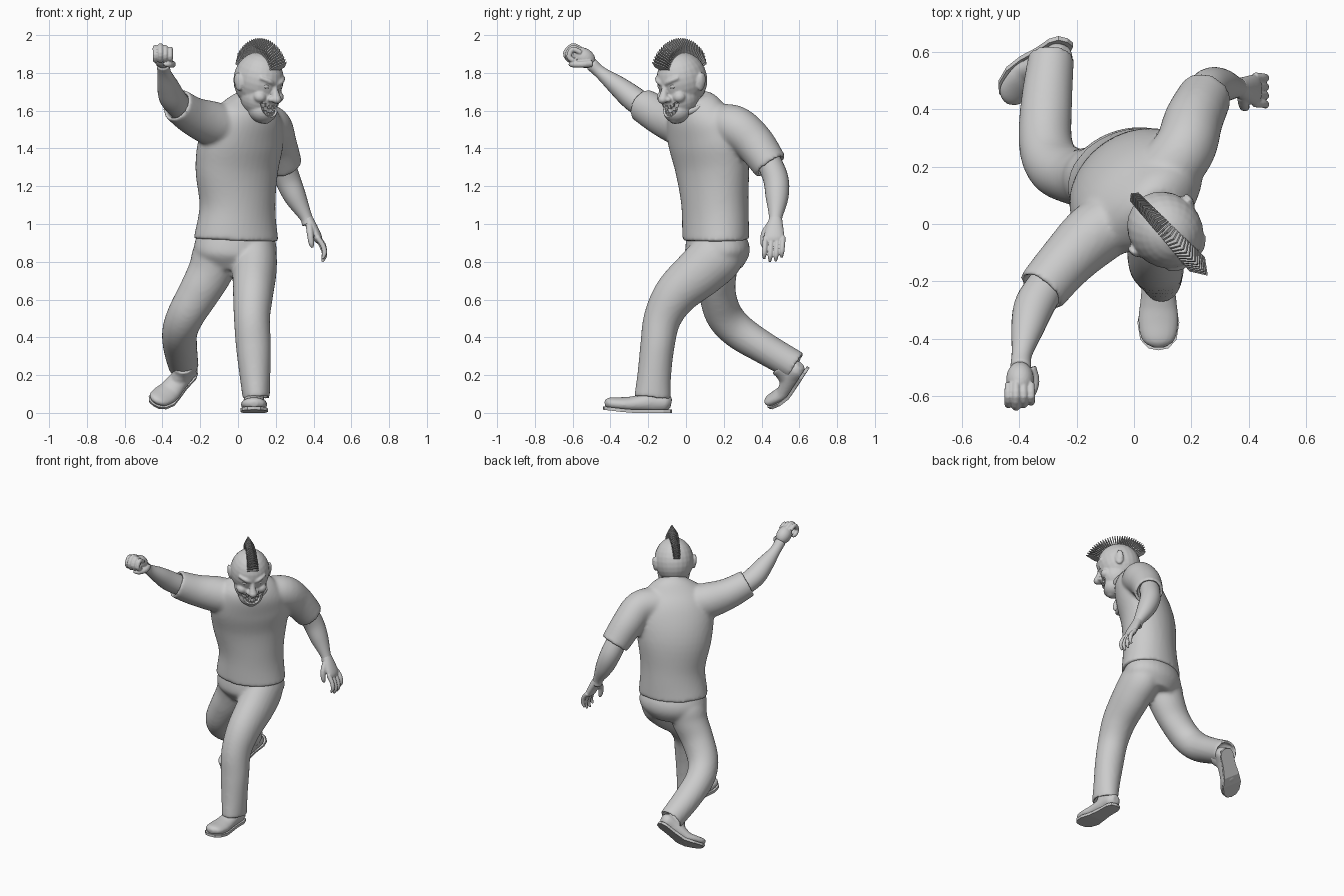
import bpy, bmesh, math
from mathutils import Vector, Matrix

if "Cube" in bpy.data.objects:
    bpy.data.objects.remove(bpy.data.objects["Cube"])


def new_object(name, bm, matrix=None, smooth=True):
    bmesh.ops.recalc_face_normals(bm, faces=bm.faces)
    mesh = bpy.data.meshes.new(name)
    bm.to_mesh(mesh)
    bm.free()
    if matrix is not None:
        mesh.transform(matrix)
    for p in mesh.polygons:
        p.use_smooth = smooth
    ob = bpy.data.objects.new(name, mesh)
    bpy.context.collection.objects.link(ob)
    return ob


def tube(bm, pts, side=(1, 0, 0), seg=24, steps=5, lip=0.0, side_end=None):
    """Smooth loft through (x, y, z, radius along side, other radius) stations."""
    P = [Vector(p) for p in pts]
    P = [P[0] * 2 - P[1]] + P + [P[-1] * 2 - P[-2]]
    S = []
    for i in range(1, len(P) - 2):
        a, b, c, d = P[i - 1:i + 3]
        for k in range(steps):
            t = k / steps
            S.append(0.5 * (2 * b + (c - a) * t + (2 * a - 5 * b + 4 * c - d) * t * t
                            + (3 * b - a - 3 * c + d) * t ** 3))
    S.append(P[-2])
    C = [Vector(s[:3]) for s in S]
    rings = []

    def ring(c, u, v, ra, rb):
        rings.append([bm.verts.new(c + u * ra * math.cos(w) + v * rb * math.sin(w))
                      for w in (2 * math.pi * j / seg for j in range(seg))])

    for i, s in enumerate(S):
        t = (C[min(i + 1, len(C) - 1)] - C[max(i - 1, 0)]).normalized()
        u = Vector(side)
        if side_end:  # twist towards the end
            u = u.lerp(Vector(side_end), (i / (len(S) - 1)) ** 4)
        u = (u - t * u.dot(t)).normalized()
        v = t.cross(u)
        ring(C[i], u, v, s[3], s[4])
    if lip:  # hollow the open end of a sleeve or hem
        k = 0.8
        ring(C[-1], u, v, s[3] * k, s[4] * k)
        ring(C[-1] - t * lip, u, v, s[3] * k, s[4] * k)
    for A, B in zip(rings, rings[1:]):
        for j in range(seg):
            bm.faces.new((A[j], A[(j + 1) % seg], B[(j + 1) % seg], B[j]))
    bm.faces.new(rings[0][::-1])
    bm.faces.new(rings[-1])


def ball(bm, loc, scale, rot=0.0):
    m = Matrix.Translation(loc) @ Matrix.Rotation(rot, 4, 'X') @ Matrix.Diagonal((*scale, 1))
    bmesh.ops.create_uvsphere(bm, u_segments=24, v_segments=14, radius=1, matrix=m)


def box(bm, loc, scale, rot=0.0):
    m = Matrix.Translation(loc) @ Matrix.Rotation(rot, 4, 'Z') @ Matrix.Diagonal((*scale, 1))
    bmesh.ops.create_cube(bm, size=1, matrix=m)


def fuse(ob, voxel, smooth=4, cutter=None):
    """Melt overlapping volumes into one skin, then bake the modifiers."""
    r = ob.modifiers.new("fuse", 'REMESH')
    r.mode, r.voxel_size, r.use_smooth_shade = 'VOXEL', voxel, True
    s = ob.modifiers.new("soften", 'SMOOTH')
    s.factor, s.iterations = 0.5, smooth
    if cutter:
        b = ob.modifiers.new("cut", 'BOOLEAN')
        b.operation, b.object = 'DIFFERENCE', cutter
    dg = bpy.context.evaluated_depsgraph_get()
    mesh = bpy.data.meshes.new_from_object(ob.evaluated_get(dg))
    ob.modifiers.clear()
    ob.data = mesh
    if cutter:
        bpy.data.objects.remove(cutter)


# shirt: twisted torso leaning forward, with two sleeves
bm = bmesh.new()
tube(bm, [(.085, .045, 1.675, .08, .075), (.07, .06, 1.63, .155, .11), (.05, .075, 1.555, .22, .14),
          (.02, .105, 1.45, .255, .163), (-.005, .138, 1.3, .242, .17), (-.003, .153, 1.1, .21, .167),
          (-.01, .158, .915, .229, .172)], side=(.77, .64, 0), side_end=(.96, .28, 0), seg=40, lip=.05)
tube(bm, [(-.02, .03, 1.51, .1, .1), (-.13, -.03, 1.53, .118, .112), (-.235, -.13, 1.57, .103, .098),
          (-.325, -.235, 1.632, .09, .09)], side=(0, 0, 1), lip=.06)
tube(bm, [(.09, .15, 1.535, .11, .1), (.175, .26, 1.515, .108, .112), (.207, .36, 1.43, .103, .107),
          (.25, .45, 1.305, .093, .094)], side=(1, 0, 0), lip=.06)
fuse(new_object("shirt", bm), .011, 9)

# trousers: pelvis, planted front leg, trailing rear leg
bm = bmesh.new()
tube(bm, [(0, .155, 1.0, .19, .12), (-.01, .16, .92, .215, .155), (-.015, .168, .84, .22, .165),
          (-.015, .17, .76, .15, .12)], side=(.96, .28, 0), seg=32)
tube(bm, [(.07, .2, .9, .09, .09), (.083, .175, .845, .118, .14), (.087, .085, .755, .118, .137),
          (.08, -.05, .632, .107, .118),
          (.074, -.125, .5, .096, .1), (.082, -.152, .35, .093, .091), (.09, -.168, .2, .082, .09),
          (.097, -.178, .075, .072, .098)], lip=.04)
tube(bm, [(-.09, .15, .9, .1, .1), (-.115, .155, .84, .125, .12), (-.145, .16, .75, .12, .11),
          (-.205, .165, .64, .11, .098),
          (-.275, .2, .52, .1, .098), (-.308, .28, .43, .094, .094), (-.305, .42, .34, .09, .085),
          (-.288, .585, .245, .08, .08)], lip=.04)
fuse(new_object("trousers", bm), .011, 8)

# bare forearms
bm = bmesh.new()
tube(bm, [(-.29, -.19, 1.6, .065, .065), (-.345, -.28, 1.665, .07, .066), (-.37, -.36, 1.73, .058, .054),
          (-.39, -.45, 1.8, .036, .034), (-.395, -.5, 1.845, .036, .034)], side=(1, 0, 0))
new_object("raised_forearm", bm)
bm = bmesh.new()
tube(bm, [(.23, .43, 1.35, .065, .065), (.262, .475, 1.24, .067, .067), (.305, .482, 1.14, .058, .06),
          (.358, .475, 1.04, .034, .036), (.373, .472, 1.0, .034, .036)], side=(1, 0, 0))
new_object("lowered_forearm", bm)

# raised fist with curled fingers
bm = bmesh.new()
ball(bm, (-.397, -.54, 1.88), (.048, .065, .05), -.6)
for i in range(4):
    x, d = -.437 + .026 * i, .009 * abs(i - 1)
    tube(bm, [(x, -.555, 1.925 - d, .013, .013), (x, -.6, 1.943 - d, .015, .015),
              (x, -.637 + d, 1.905 - d, .0145, .0145), (x, -.618 + d, 1.868, .014, .014),
              (x, -.58, 1.865, .01, .01)], seg=12, steps=3)
tube(bm, [(-.36, -.5, 1.85, .02, .02), (-.347, -.55, 1.845, .018, .018), (-.365, -.6, 1.845, .016, .016),
          (-.395, -.615, 1.845, .008, .008)], side=(0, 0, 1), seg=12, steps=3)
fuse(new_object("raised_fist", bm), .004, 2)

# relaxed open hand
bm = bmesh.new()
tube(bm, [(.365, .475, 1.03, .034, .03), (.395, .47, .98, .046, .027), (.42, .467, .93, .054, .025),
          (.43, .467, .905, .045, .018)], side=(0, 1, 0))
for i in range(4):
    y, dz = .421 + .031 * i, (.0, -.015, -.012, .008)[i]
    tube(bm, [(.42, y, .93, .0145, .0145), (.45, y - .003, .885 + dz, .014, .014),
              (.458, y - .006, .845 + dz, .013, .013), (.446, y - .008, .815 + dz, .007, .007)],
         side=(0, 1, 0), seg=12, steps=3)
tube(bm, [(.378, .445, .995, .02, .02), (.382, .415, .95, .018, .018), (.388, .408, .9, .015, .015),
          (.394, .412, .875, .007, .007)], side=(0, 1, 0), seg=12, steps=3)
fuse(new_object("open_hand", bm), .004, 2)


# shoes: heel at the local origin, toe along -y, toe bent upwards
def shoe(name, m, bend):
    def curl(bm):
        for v in bm.verts:
            v.co.z += max(0, -.22 - v.co.y) * bend

    bm = bmesh.new()
    tube(bm, [(0, .0, .05, .025, .025), (0, -.03, .055, .05, .05), (0, -.1, .058, .055, .056),
              (0, -.18, .048, .062, .045), (0, -.26, .04, .07, .038), (0, -.325, .036, .057, .032),
              (0, -.352, .032, .02, .015)])
    tube(bm, [(0, -.13, .04, .052, .07), (0, -.095, .1, .052, .065), (0, -.085, .15, .055, .06)])
    curl(bm)
    fuse(new_object(name + "_upper", bm, m), .007, 3)
    bm = bmesh.new()
    half = [(.0, .005), (.035, -.005), (.05, -.04), (.05, -.12), (.06, -.2), (.073, -.265),
            (.063, -.325), (.035, -.355), (0, -.362)]
    low, top = ([[bm.verts.new((s * x, y, z)) for s in (-1, 1)] for x, y in half] for z in (0, .018))
    for i in range(len(half) - 1):
        (a, b), (c, d) = low[i], low[i + 1]
        (e, f), (g, h) = top[i], top[i + 1]
        for q in ((a, b, d, c), (e, g, h, f), (a, c, g, e), (b, f, h, d)):
            bm.faces.new(q)
    bmesh.ops.remove_doubles(bm, verts=bm.verts, dist=1e-5)
    curl(bm)
    new_object(name + "_sole", bm, m, smooth=False)


shoe("front_shoe", Matrix.Translation((.085, -.078, 0)), .12)
toe = Vector((-.6, -.41, -.63)).normalized()
up = Vector((-.03, -.84, .53))
up = (up - toe * up.dot(toe)).normalized()
rot = Matrix(((-toe).cross(up), -toe, up)).transposed()
shoe("rear_shoe", Matrix.Translation((-.235, .645, .225)) @ rot.to_4x4() @ Matrix.Scale(.94, 4), .45)

# head frame: yawed to the side, pitched down
yaw = Matrix.Translation((.108, -.02, 1.76)) @ Matrix.Rotation(math.radians(43), 4, 'Z')
head = yaw @ Matrix.Rotation(math.radians(17), 4, 'X')

# mouth cutter: a grinning arc
bm = bmesh.new()
tube(bm, [(-.068, -.125, -.085, .008, .03), (-.04, -.148, -.115, .025, .04), (0, -.157, -.127, .03, .04),
          (.04, -.148, -.115, .025, .04), (.068, -.125, -.085, .008, .03)], side=(0, 0, 1))
cutter = new_object("mouth_cutter", bm, head)
cutter.hide_render = True

# head: skull, cheeks, brows, nose, jaw and ears
bm = bmesh.new()
ball(bm, (0, 0, .005), (.127, .14, .147))
ball(bm, (0, -.04, -.08), (.106, .105, .105))
ball(bm, (0, -.075, -.14), (.08, .08, .07))
ball(bm, (0, -.1, -.178), (.042, .04, .03))
tube(bm, [(0, -.12, .02, .014, .014), (0, -.143, -.02, .018, .018), (0, -.16, -.05, .026, .024),
          (0, -.167, -.06, .012, .01)], side=(1, 0, 0), seg=12)
ball(bm, (0, -.165, -.055), (.027, .026, .023))
for s in (-1, 1):
    ball(bm, (s * .025, -.147, -.06), (.016, .018, .014))
    ball(bm, (s * .062, -.1, -.06), (.036, .036, .032))
    tube(bm, [(s * .012, -.13, .018, .012, .012), (s * .045, -.128, .034, .013, .013),
              (s * .085, -.097, .045, .01, .01)], side=(0, 0, 1), seg=12)
    ball(bm, (s * .126, .012, -.015), (.013, .028, .045), -.25)
    ball(bm, (s * .135, .022, .0), (.009, .022, .038), -.25)
fuse(new_object("head", bm, head), .006, 4, cutter)

bm = bmesh.new()
for s in (-1, 1):
    ball(bm, (s * .045, -.112, .003), (.022, .02, .015))
new_object("eyes", bm, head)

# teeth: upper and lower rows following the grin
bm = bmesh.new()
for i in range(-3, 4):
    x = i * .016
    y, z = -.142 + 9 * x * x, -.105 + 10 * x * x
    box(bm, (x, y, z), (.0145, .012, .02), x * 10)
    box(bm, (x * .9, y + .004, z - .041), (.013, .012, .016), x * 10)
new_object("teeth", bm, head, smooth=False)

# neck and shirt collar
bm = bmesh.new()
tube(bm, [(.07, .05, 1.55, .075, .075), (.085, .025, 1.64, .074, .074), (.1, 0, 1.73, .08, .08)])
new_object("neck", bm)
bm = bmesh.new()
m = Matrix.Translation((.09, .03, 1.63)) @ Matrix.Rotation(.73, 4, 'Z') @ Matrix.Rotation(.5, 4, 'X')
tilt = [m @ Vector((.094 * math.cos(a), .094 * math.sin(a), 0)) for a in (math.pi * k / 16 for k in range(33))]
tube(bm, [(*p, .016, .01) for p in tilt], side=m.to_3x3() @ Vector((0, 0, 1)), seg=10, steps=1)
new_object("collar", bm)

# mohawk: a fan of thin pointed plates over the skull
bm = bmesh.new()
for i in range(31):
    a = math.radians(24 + i * 4.2)
    out = Vector((0, -math.cos(a), math.sin(a)))
    along = Vector((0, math.sin(a), math.cos(a))) * .003
    w = .036 - .0005 * i
    shape = [(-w, .12), (w, .12), (w, .18), (0, .238 - .0008 * i - .005 * max(0, i - 27)), (-w, .18)]
    A, B = ([bm.verts.new(out * r + Vector((u, 0, 0)) + along * s) for u, r in shape] for s in (-1, 1))
    bm.faces.new(A)
    bm.faces.new(B[::-1])
    for j in range(5):
        bm.faces.new((A[j], B[j], B[(j + 1) % 5], A[(j + 1) % 5]))
new_object("mohawk", bm, yaw, smooth=False)
